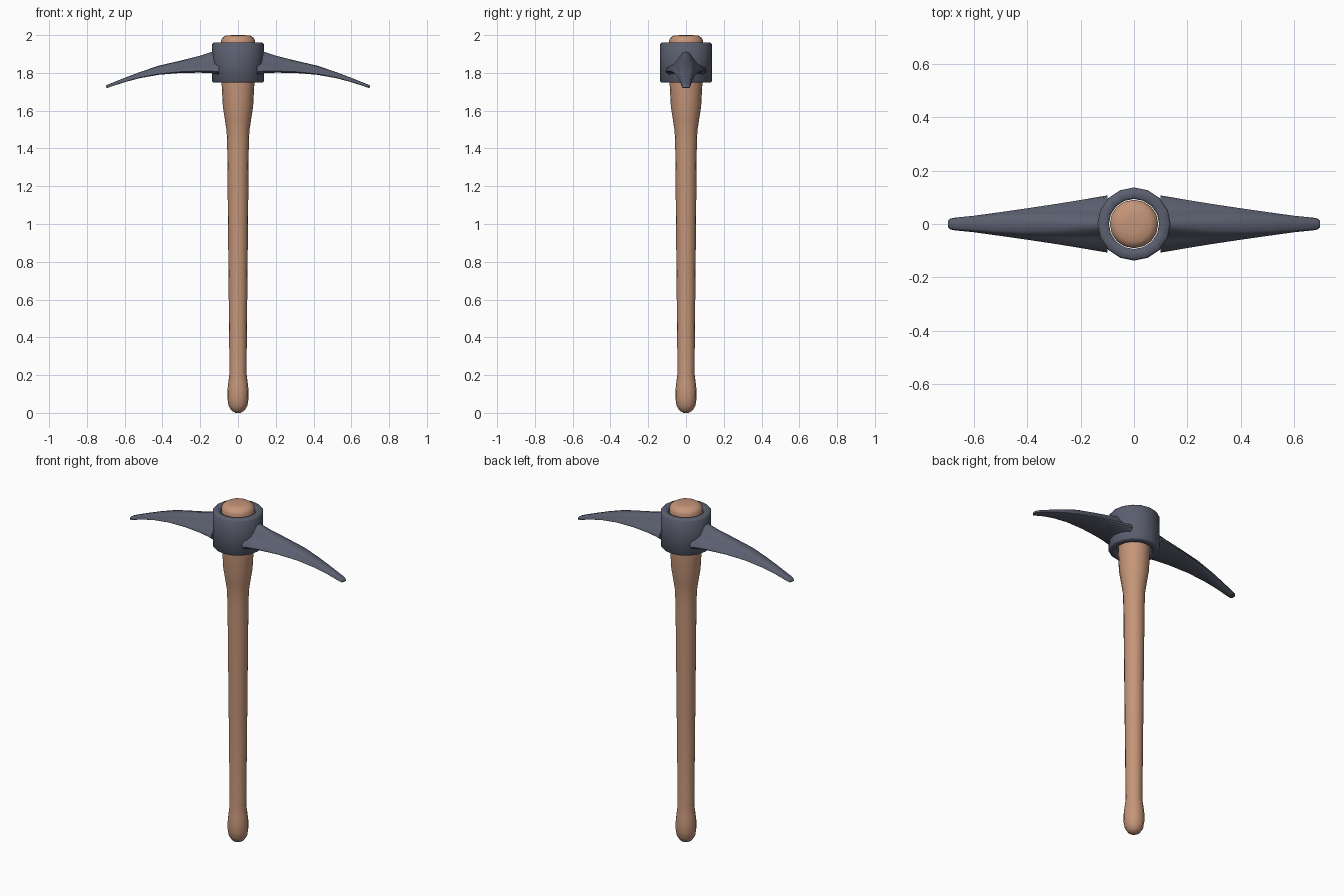
import bpy, bmesh, math

cube = bpy.data.objects.get("Cube")
if cube:
    bpy.data.objects.remove(cube, do_unlink=True)


def material(name, rgb):
    m = bpy.data.materials.new(name)
    m.use_nodes = True
    color = (*rgb, 1)
    m.diffuse_color = color
    bsdf = m.node_tree.nodes["Principled BSDF"]
    bsdf.inputs["Base Color"].default_value = color
    bsdf.inputs["Roughness"].default_value = 0.7
    return m


wood = material("warm wood", (0.56, 0.30, 0.19))
steel = material("blue grey steel", (0.105, 0.115, 0.16))


def loft(name, rings, mat, angle, loop=False):
    """Skin matching point rings; cap the ends, or join last ring to first."""
    bm = bmesh.new()
    rows = [[bm.verts.new(p) for p in ring] for ring in rings]
    n = len(rows[0])
    pairs = list(zip(rows, rows[1:]))
    if loop:
        pairs.append((rows[-1], rows[0]))
    else:
        bm.faces.new(rows[0])
        bm.faces.new(rows[-1])
    for a, b in pairs:
        for i in range(n):
            j = (i + 1) % n
            bm.faces.new((a[i], a[j], b[j], b[i]))
    bmesh.ops.recalc_face_normals(bm, faces=bm.faces)
    mesh = bpy.data.meshes.new(name)
    bm.to_mesh(mesh)
    bm.free()
    mesh.materials.append(mat)
    obj = bpy.data.objects.new(name, mesh)
    bpy.context.collection.objects.link(obj)
    bpy.ops.object.select_all(action='DESELECT')
    obj.select_set(True)
    bpy.context.view_layer.objects.active = obj
    bpy.ops.object.shade_smooth_by_angle(angle=math.radians(angle))
    return obj


def circle(r, z, sides=16):
    return [(r * math.cos(math.tau * i / sides), r * math.sin(math.tau * i / sides), z)
            for i in range(sides)]


# Handle: rounded grip, tapered shaft, flared eye end
handle = [(0.014, 0), (0.034, 0.012), (0.05, 0.038), (0.056, 0.075), (0.056, 0.12),
          (0.051, 0.165), (0.045, 0.21), (0.051, 0.8), (0.057, 1.4), (0.06, 1.49),
          (0.069, 1.55), (0.08, 1.62), (0.086, 1.73), (0.091, 1.9), (0.091, 1.97),
          (0.084, 1.985), (0.066, 1.997), (0.03, 2.0)]
loft("handle", [circle(r, z) for r, z in handle], wood, 50)

# Collar: hollow band with softened rims
collar = [(0.094, 1.755), (0.101, 1.748), (0.13, 1.748), (0.137, 1.756),
          (0.137, 1.952), (0.13, 1.96), (0.101, 1.96), (0.094, 1.953)]
loft("collar", [circle(r, z) for r, z in collar], steel, 50, loop=True)

# Blade stations: x, half width, bottom z, top z, ridge width ratio
stations = [(0.10, 0.107, 1.792, 1.925, 0.16), (0.137, 0.101, 1.798, 1.912, 0.18),
            (0.20, 0.090, 1.801, 1.891, 0.24), (0.30, 0.074, 1.800, 1.866, 0.36),
            (0.42, 0.056, 1.790, 1.838, 0.5), (0.52, 0.042, 1.772, 1.804, 0.6),
            (0.60, 0.031, 1.751, 1.774, 0.65), (0.67, 0.024, 1.728, 1.746, 0.7),
            (0.69, 0.020, 1.721, 1.738, 0.7), (0.698, 0.011, 1.722, 1.733, 0.7)]


def section(x, w, low, high, ridge):
    """Flat underside, rounded lower edge, sides sweeping in to a ridge."""
    half = [(0.86, 0), (1, 0.1), (0.96, 0.25), (0.5 + ridge * 0.6, 0.42),
            (0.2 + ridge, 0.68), (ridge, 0.94)]
    right = [(x, w * y, low + (high - low) * t) for y, t in half]
    left = [(x, -y, z) for _, y, z in reversed(right)]
    return right + [(x, 0, high)] + left


for side, name in ((1, "left_blade"), (-1, "right_blade")):
    rings = [[(side * x, y, z) for x, y, z in section(*s)] for s in stations]
    loft(name, rings, steel, 55)
